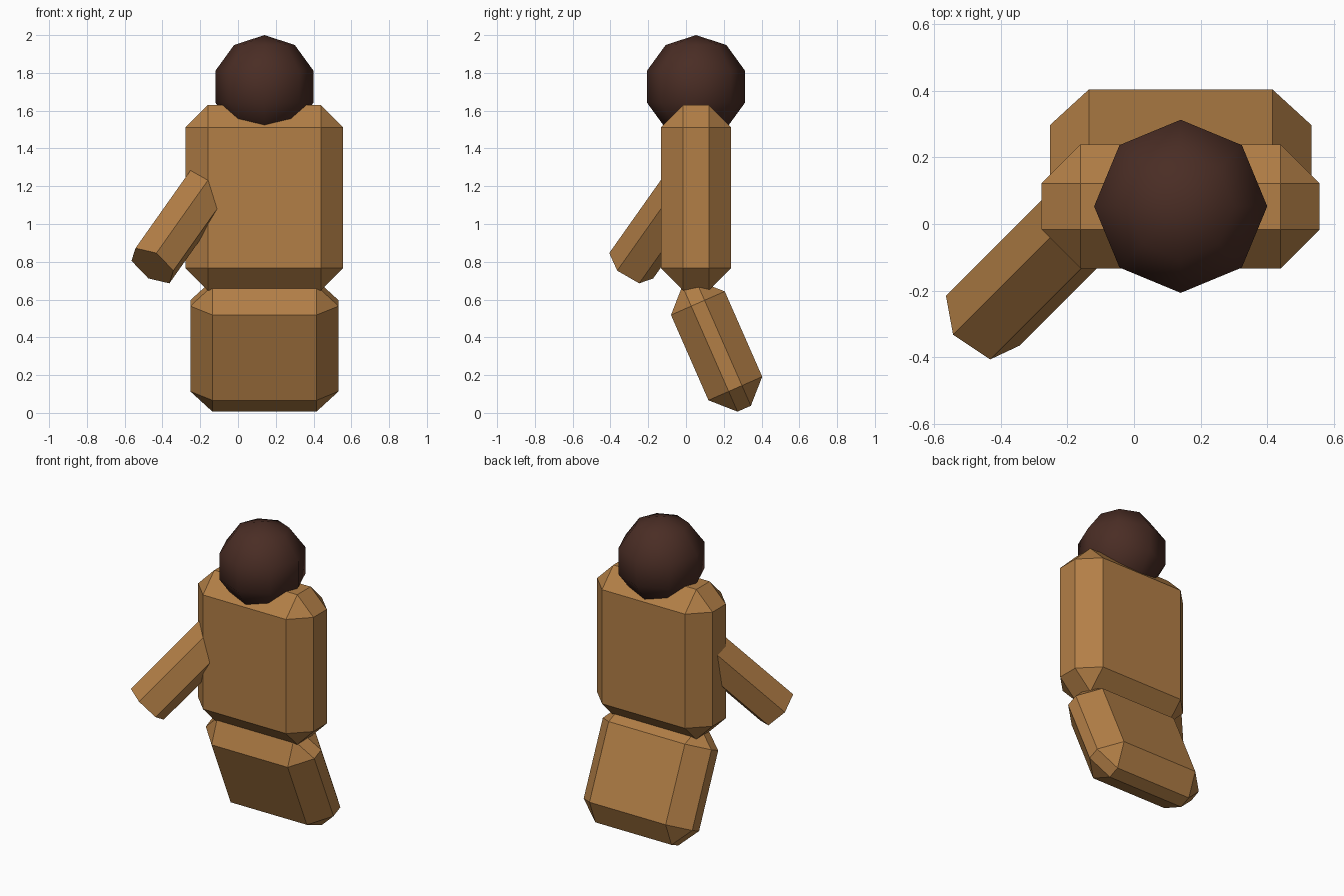
import bpy, bmesh
from math import radians, sin, cos
from mathutils import Matrix, Vector

if "Cube" in bpy.data.objects:
    bpy.data.objects.remove(bpy.data.objects["Cube"])


def material(name, rgb):
    m = bpy.data.materials.new(name)
    m.diffuse_color = (*rgb, 1)
    m.use_nodes = True
    m.node_tree.nodes["Principled BSDF"].inputs["Base Color"].default_value = m.diffuse_color
    return m


TAN = material("tan", (0.45, 0.212, 0.062))
DARK_BROWN = material("dark brown", (0.068, 0.026, 0.018))
CX, CY, CHAMFER = 0.14, 0.053, 0.117


def finish(name, bm, mat, matrix, smooth=False):
    bmesh.ops.recalc_face_normals(bm, faces=bm.faces)
    for f in bm.faces:
        f.smooth = smooth
    mesh = bpy.data.meshes.new(name)
    bm.to_mesh(mesh)
    bm.free()
    mesh.materials.append(mat)
    ob = bpy.data.objects.new(name, mesh)
    bpy.context.collection.objects.link(ob)
    ob.matrix_world = matrix
    return ob


def chamfered_box(name, size, matrix):
    bm = bmesh.new()
    bmesh.ops.create_cube(bm, size=1)
    bmesh.ops.scale(bm, vec=size, verts=bm.verts)
    bmesh.ops.bevel(bm, geom=bm.edges[:], offset=CHAMFER, offset_type='OFFSET',
                    segments=1, affect='EDGES')
    return finish(name, bm, TAN, matrix)


# Upright torso and the lower body swung backwards
chamfered_box("torso", (0.834, 0.372, 0.98), Matrix.Translation((CX, CY, 1.139)))
chamfered_box("lower_body", (0.785, 0.311, 0.727),
              Matrix.Translation((CX, 0.162, 0.355)) @ Matrix.Rotation(radians(23.7), 4, 'X'))

# Arm: six-sided bar running from its free end up into the torso
bm = bmesh.new()
ring = [bm.verts.new((0.136 * cos(radians(45.7 + 60 * i)),
                      0.136 * sin(radians(45.7 + 60 * i)), 0)) for i in range(6)]
end = bm.faces.new(ring)
top = bmesh.ops.extrude_face_region(bm, geom=[end], use_keep_orig=True)
bmesh.ops.translate(bm, vec=Vector((0, 0, 0.68)),
                    verts=[v for v in top["geom"] if isinstance(v, bmesh.types.BMVert)])
finish("arm", bm, TAN, Matrix.Translation((-0.453, -0.29, 0.779))
       @ Matrix.Rotation(radians(45), 4, 'Z') @ Matrix.Rotation(radians(45), 4, 'Y'))

# Head: coarse ball sunk into the top of the torso
bm = bmesh.new()
bmesh.ops.create_uvsphere(bm, u_segments=8, v_segments=5, radius=0.273)
finish("head", bm, DARK_BROWN, Matrix.Translation((CX, CY, 1.727)), smooth=True)
